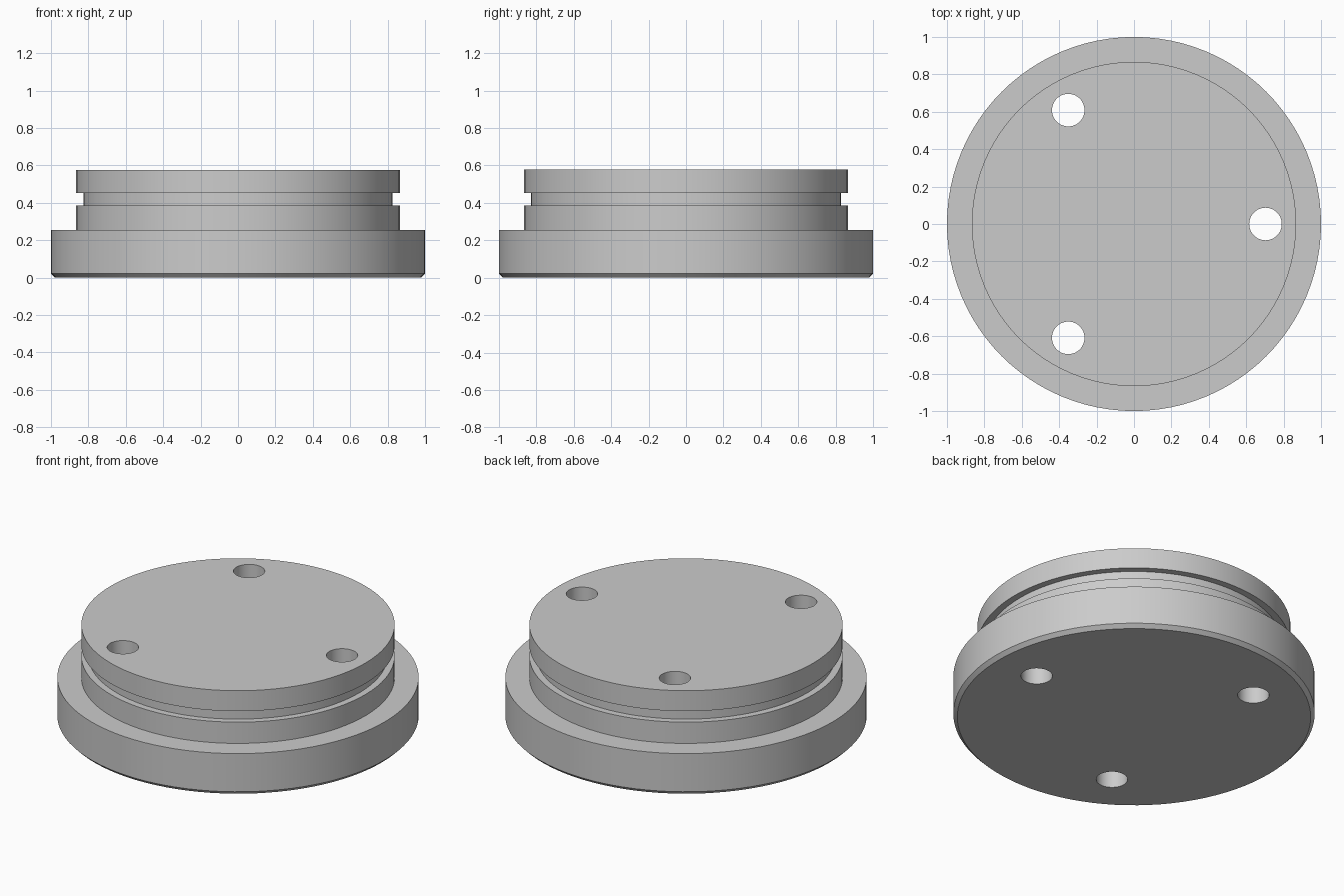
import bpy, bmesh, math
from mathutils import Matrix, Vector

cube = bpy.data.objects.get("Cube")
if cube:
    bpy.data.objects.remove(cube, do_unlink=True)

SEGMENTS = 96
HEIGHT = 0.577

grey = bpy.data.materials.new("plain grey")
grey.use_nodes = True
grey.diffuse_color = (0.6, 0.6, 0.6, 1)
grey.node_tree.nodes["Principled BSDF"].inputs["Base Color"].default_value = grey.diffuse_color


def add_object(name, bm):
    bmesh.ops.recalc_face_normals(bm, faces=bm.faces)
    mesh = bpy.data.meshes.new(name)
    bm.to_mesh(mesh)
    bm.free()
    mesh.materials.append(grey)
    obj = bpy.data.objects.new(name, mesh)
    bpy.context.collection.objects.link(obj)
    return obj


def turned(name, profile):
    """Solid of revolution from (radius, z) points, with flat end caps."""
    bm = bmesh.new()
    rings = []
    for r, z in profile:
        rings.append([bm.verts.new((r * math.cos(a), r * math.sin(a), z))
                      for a in (math.tau * i / SEGMENTS for i in range(SEGMENTS))])
    for low, high in zip(rings, rings[1:]):
        for i in range(SEGMENTS):
            j = (i + 1) % SEGMENTS
            bm.faces.new((low[i], low[j], high[j], high[i]))
    bm.faces.new(rings[0][::-1])
    bm.faces.new(rings[-1])
    return add_object(name, bm)


# Plug body: chamfered flange, shoulder, seal groove and top land
plug = turned("plug_body", [
    (0.978, 0), (1, 0.022), (1, 0.255),
    (0.867, 0.255), (0.867, 0.385),
    (0.827, 0.385), (0.827, 0.452),
    (0.867, 0.452), (0.867, HEIGHT),
])

# Three through holes, evenly spaced
bm = bmesh.new()
for k in range(3):
    place = Matrix.Rotation(math.tau * k / 3, 4, 'Z') @ Matrix.Translation((0.703, 0, HEIGHT / 2))
    bmesh.ops.create_cone(bm, cap_ends=True, segments=48, radius1=0.087, radius2=0.087,
                          depth=HEIGHT + 0.2, matrix=place)
cutter = add_object("hole_cutter", bm)
cutter.hide_render = True

bpy.ops.object.select_all(action='DESELECT')
bpy.context.view_layer.objects.active = plug
plug.select_set(True)
cut = plug.modifiers.new("bolt_holes", 'BOOLEAN')
cut.operation = 'DIFFERENCE'
cut.solver = 'EXACT'
cut.object = cutter
bpy.ops.object.modifier_apply(modifier=cut.name)
bpy.data.objects.remove(cutter, do_unlink=True)

bpy.ops.object.shade_smooth_by_angle(angle=math.radians(30))
